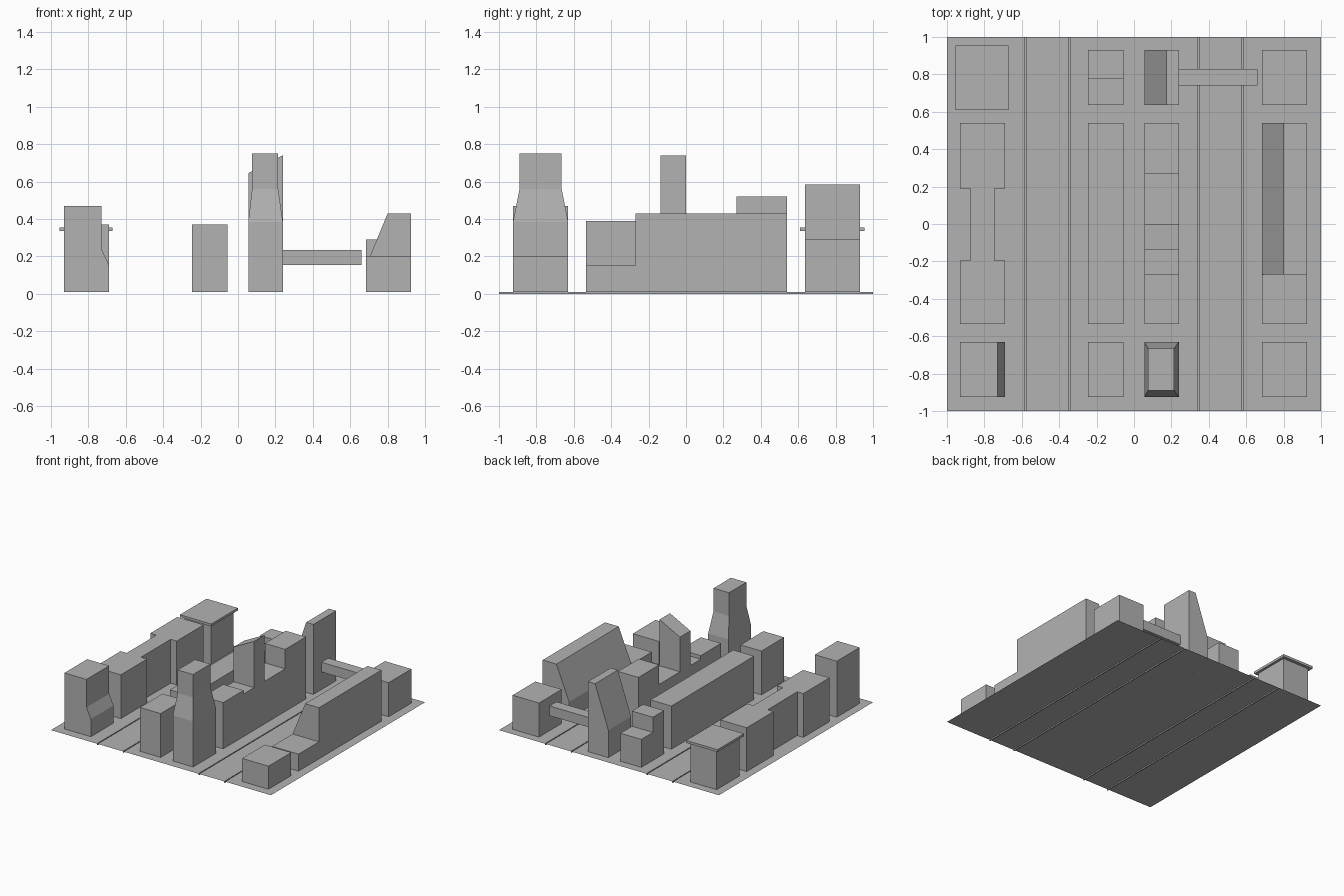
import bpy, bmesh
from mathutils import Vector

cube = bpy.data.objects.get("Cube")
if cube:
    bpy.data.objects.remove(cube, do_unlink=True)

GREY = (0.45, 0.45, 0.45, 1)
mat = bpy.data.materials.new("plain_grey")
mat.use_nodes = True
mat.diffuse_color = GREY
mat.node_tree.nodes["Principled BSDF"].inputs["Base Color"].default_value = GREY

BASE = 0.01                       # street level
COL_A = (-0.93, -0.69)            # x ranges of the four building rows
COL_B = (-0.245, -0.055)
COL_C = (0.055, 0.24)
COL_D = (0.685, 0.925)
FRONT, MID, REAR = (-0.925, -0.63), (-0.535, 0.54), (0.635, 0.93)


def finish(name, bm):
    bmesh.ops.recalc_face_normals(bm, faces=bm.faces)
    mesh = bpy.data.meshes.new(name)
    bm.to_mesh(mesh)
    bm.free()
    mesh.materials.append(mat)
    obj = bpy.data.objects.new(name, mesh)
    bpy.context.collection.objects.link(obj)
    return obj


def prism(name, outline, axis, lo, hi):
    """Extrude a closed outline: (x, z) along y, or (x, y) along z."""
    bm = bmesh.new()
    place = (lambda p: (p[0], lo, p[1])) if axis == "y" else (lambda p: (p[0], p[1], lo))
    face = bm.faces.new([bm.verts.new(place(p)) for p in outline])
    new = bmesh.ops.extrude_face_region(bm, geom=[face])["geom"]
    step = Vector((0, hi - lo, 0)) if axis == "y" else Vector((0, 0, hi - lo))
    bmesh.ops.translate(bm, vec=step, verts=[g for g in new if isinstance(g, bmesh.types.BMVert)])
    return finish(name, bm)


def block(name, xs, ys, top, bottom=BASE):
    (a, b), (c, d) = xs, ys
    return prism(name, [(a, c), (b, c), (b, d), (a, d)], "z", bottom, top)


def lofted(name, rings):
    """Stack of rectangles (x range, y range, z) joined by walls and capped."""
    bm = bmesh.new()
    loops = [[bm.verts.new((x, y, z)) for x, y in
              ((xs[0], ys[0]), (xs[1], ys[0]), (xs[1], ys[1]), (xs[0], ys[1]))]
             for xs, ys, z in rings]
    for low, high in zip(loops, loops[1:]):
        for i in range(4):
            j = (i + 1) % 4
            bm.faces.new((low[i], low[j], high[j], high[i]))
    bm.faces.new(loops[0])
    bm.faces.new(loops[-1])
    return finish(name, bm)


# Ground sheet with four narrow gutters along the two streets
path = [(-1, BASE)]
for gx in (-0.579, -0.343, 0.343, 0.579):
    path += [(gx - 0.004, BASE), (gx - 0.004, 0), (gx + 0.004, 0), (gx + 0.004, BASE)]
path.append((1, BASE))
bm = bmesh.new()
rows = [[bm.verts.new((x, y, z)) for x, z in path] for y in (-1, 1)]
for i in range(len(path) - 1):
    bm.faces.new((rows[0][i], rows[0][i + 1], rows[1][i + 1], rows[1][i]))
finish("ground", bm)

# Row A: notched tower, H-shaped hall, house with overhanging roof
l, r = COL_A
prism("cutaway_tower", [(l, BASE), (r, BASE), (r, 0.155), (-0.73, 0.24), (-0.73, 0.47), (l, 0.47)],
      "y", *FRONT)
f, k = MID
n0, n1 = -0.195, 0.19
prism("h_shaped_hall", [(l, f), (r, f), (r, n0), (-0.745, n0), (-0.745, n1), (r, n1),
                        (r, k), (l, k), (l, n1), (-0.875, n1), (-0.875, n0), (l, n0)],
      "z", BASE, 0.37)
block("brimmed_house", COL_A, REAR, 0.335)
block("brimmed_roof", (-0.955, -0.67), (0.61, 0.955), 0.355, 0.335)

# Row B: plain blocks and a stepped house
block("small_block", COL_B, FRONT, 0.37)
block("long_block", COL_B, MID, 0.365)
block("stepped_house_high", COL_B, (REAR[0], 0.78), 0.365)
block("stepped_house_low", COL_B, (0.78, REAR[1]), 0.24)

# Row C: tapered tower
inner_x, inner_y = (0.075, 0.215), (-0.89, -0.665)
lofted("tapered_tower", [(COL_C, FRONT, BASE), (COL_C, FRONT, 0.385),
                         (inner_x, inner_y, 0.56), (inner_x, inner_y, 0.75)])

# Row C: stepped hall with a slant-roofed tower
l, r = COL_C
for name, ys, top in (("hall_front", (-0.535, -0.27), 0.39), ("hall_link", (-0.27, -0.135), 0.36),
                      ("hall_court", (0, 0.27), 0.36), ("hall_rear", (0.27, 0.54), 0.52)):
    block(name, COL_C, ys, top)
prism("slant_roof_tower", [(l, BASE), (r, BASE), (r, 0.74), (l, 0.645)], "y", -0.135, 0)

# Row C: leaning tower and its bridge
prism("leaning_tower", [(l, BASE), (r, BASE), (r, 0.585), (0.175, 0.585), (l, 0.235)], "y", *REAR)
block("bridge", (0.24, 0.66), (0.74, 0.83), 0.235, 0.155)

# Row D: low block, sloped hall with annex, rear block
block("low_block", COL_D, FRONT, 0.20)
block("sloped_hall_annex", COL_D, (-0.535, -0.27), 0.15)
l, r = COL_D
prism("sloped_hall", [(l, BASE), (r, BASE), (r, 0.43), (0.80, 0.43), (l, 0.15)], "y", -0.27, 0.54)
block("rear_block", COL_D, REAR, 0.29)
